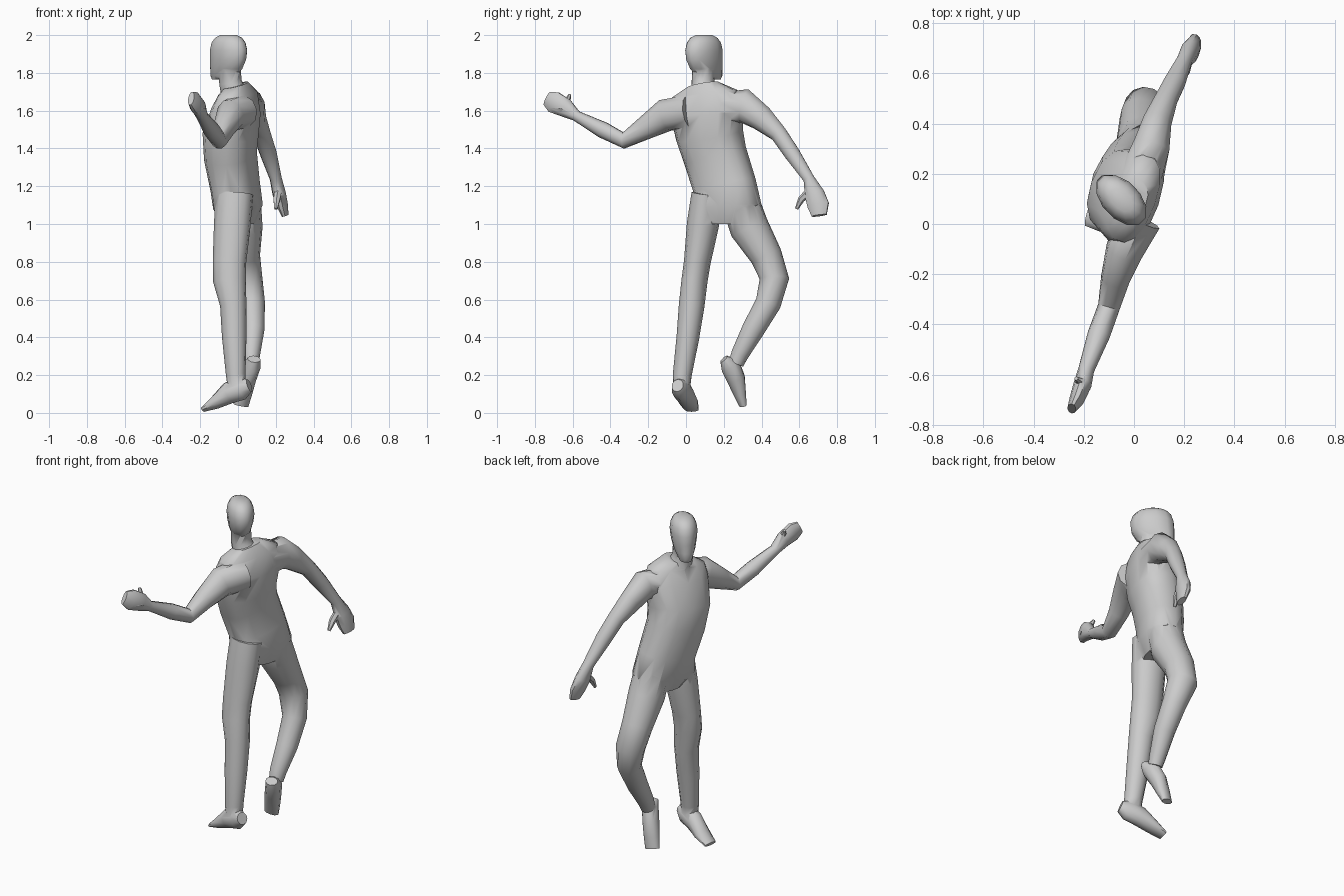
import bpy, bmesh, math
from mathutils import Vector


def loft(name, rings, side, n=12, power=1.0, normal=None):
    """Closed tube through rings (x, y, z, half size along side, half size across)."""
    bm = bmesh.new()
    pts = [Vector(r[:3]) for r in rings]
    loops = []
    for i, r in enumerate(rings):
        t = (pts[min(i + 1, len(pts) - 1)] - pts[max(i - 1, 0)]).normalized()
        if normal:
            t = Vector(normal)
        s = Vector(side)
        s = (s - t * s.dot(t)).normalized()
        d = t.cross(s)
        loop = []
        for k in range(n):
            a = 2 * math.pi * (k + 0.5) / n
            c, q = math.cos(a), math.sin(a)
            u = math.copysign(abs(c) ** power, c)
            v = math.copysign(abs(q) ** power, q)
            loop.append(bm.verts.new(pts[i] + s * (u * r[3]) + d * (v * r[4])))
        loops.append(loop)
    for a, b in zip(loops, loops[1:]):
        for k in range(n):
            bm.faces.new((a[k], a[(k + 1) % n], b[(k + 1) % n], b[k]))
    bm.faces.new(loops[0][::-1])
    bm.faces.new(loops[-1])
    bmesh.ops.recalc_face_normals(bm, faces=bm.faces)
    me = bpy.data.meshes.new(name)
    bm.to_mesh(me)
    bm.free()
    ob = bpy.data.objects.new(name, me)
    bpy.context.collection.objects.link(ob)
    return ob


# torso, leaning and turned towards -x
torso = loft("body", [
    (0.00, .215, 1.00, .10, .08), (0.00, .215, 1.09, .19, .115),
    (-.015, .205, 1.20, .17, .12), (-.04, .155, 1.36, .170, .13),
    (-.04, .125, 1.47, .18, .138), (-.01, .11, 1.60, .20, .115),
    (0.00, .10, 1.69, .18, .085), (-.01, .095, 1.735, .09, .06)],
    (.35, .94, .2), n=14, power=.85)

# neck and head, face turned to (-x, +y)
F = Vector((-.7, .71, 0))
neck = loft("neck", [(-.01, .10, 1.66, .075, .075), (-.04, .09, 1.75, .058, .062),
                     (-.045, .09, 1.85, .055, .06)], (.71, .7, 0))
profile = [(1.765, .065, .035, .05), (1.785, .04, .045, .088), (1.82, .018, .06, .108),
           (1.87, .004, .070, .122), (1.92, 0, .075, .123), (1.96, 0, .070, .110),
           (1.985, 0, .056, .088), (2.0, 0, .034, .055)]
head = loft("head", [(-.05 + F.x * o, .095 + F.y * o, z, w, d) for z, o, w, d in profile],
            (.71, .7, 0), normal=(0, 0, 1))

# legs
left_leg = loft("left_leg", [
    (-.02, .11, 1.16, .08, .10), (-.03, .09, 1.0, .085, .098), (-.045, .06, .80, .070, .09),
    (-.045, .045, .70, .068, .088), (-.025, .03, .57, .068, .070), (-.02, .01, .40, .060, .065),
    (-.012, -.02, .20, .050, .052), (-.005, -.025, .10, .042, .045)], (.2, .98, 0))
right_leg = loft("right_leg", [
    (.02, .28, 1.14, .10, .10), (.03, .335, .98, .105, .10), (.03, .425, .83, .085, .087),
    (.045, .468, .71, .078, .085), (.075, .435, .58, .068, .068), (.08, .355, .44, .060, .060),
    (.07, .285, .31, .047, .047), (.07, .265, .26, .04, .04)], (.2, .98, 0))

# feet, heel to toe
left_foot = loft("left_foot", [
    (.060, -.045, .145, .033, .035), (.02, -.03, .13, .048, .062), (-.05, -.01, .105, .050, .058),
    (-.12, .015, .055, .050, .036), (-.185, .03, .018, .040, .014)], (.25, .97, 0), n=10)
right_foot = loft("right_foot", [
    (.085, .20, .285, .036, .025), (.075, .235, .25, .045, .055), (.05, .265, .18, .046, .050),
    (.03, .285, .10, .045, .034), (.015, .30, .04, .042, .020)], (1, .2, 0), n=10)

# arms running out into flat hands
left_arm = loft("left_arm", [
    (.02, .02, 1.595, .09, .09), (-.04, -.11, 1.575, .088, .075), (-.075, -.22, 1.505, .062, .058),
    (-.10, -.33, 1.442, .044, .044), (-.14, -.44, 1.498, .045, .045), (-.19, -.58, 1.572, .029, .032),
    (-.205, -.64, 1.615, .052, .036), (-.228, -.70, 1.645, .060, .030),
    (-.248, -.735, 1.665, .040, .018)], (0, .2, .98), n=10)
right_arm = loft("right_arm", [
    (.03, .19, 1.61, .09, .09), (.07, .31, 1.625, .092, .075), (.09, .40, 1.56, .070, .060),
    (.125, .49, 1.478, .047, .048), (.16, .56, 1.375, .044, .045), (.20, .65, 1.24, .031, .032),
    (.218, .68, 1.16, .055, .036), (.235, .70, 1.10, .060, .030),
    (.25, .705, 1.045, .042, .018)], (0, .8, .6), n=10)

# thumbs
left_thumb = loft("left_thumb", [(-.19, -.65, 1.60, .022, .022), (-.21, -.63, 1.645, .02, .018),
                                 (-.23, -.615, 1.685, .008, .008)], (1, 0, 0), n=6)
right_thumb = loft("right_thumb", [(.215, .66, 1.18, .022, .022), (.205, .61, 1.13, .02, .018),
                                   (.20, .585, 1.08, .009, .009)], (1, 0, 0), n=6)

# weld everything into one skin
for part in (neck, head, left_leg, right_leg, left_foot, right_foot,
             left_arm, right_arm, left_thumb, right_thumb):
    mod = torso.modifiers.new("weld", 'BOOLEAN')
    mod.operation = 'UNION'
    mod.solver = 'EXACT'
    mod.object = part
bpy.context.view_layer.update()
skin = bpy.data.meshes.new_from_object(
    torso.evaluated_get(bpy.context.evaluated_depsgraph_get()))
torso.modifiers.clear()
torso.data = skin
for ob in list(bpy.data.objects):
    if ob != torso:
        bpy.data.objects.remove(ob)
torso.select_set(True)
bpy.context.view_layer.objects.active = torso
bpy.ops.object.shade_smooth_by_angle(angle=math.radians(50))
